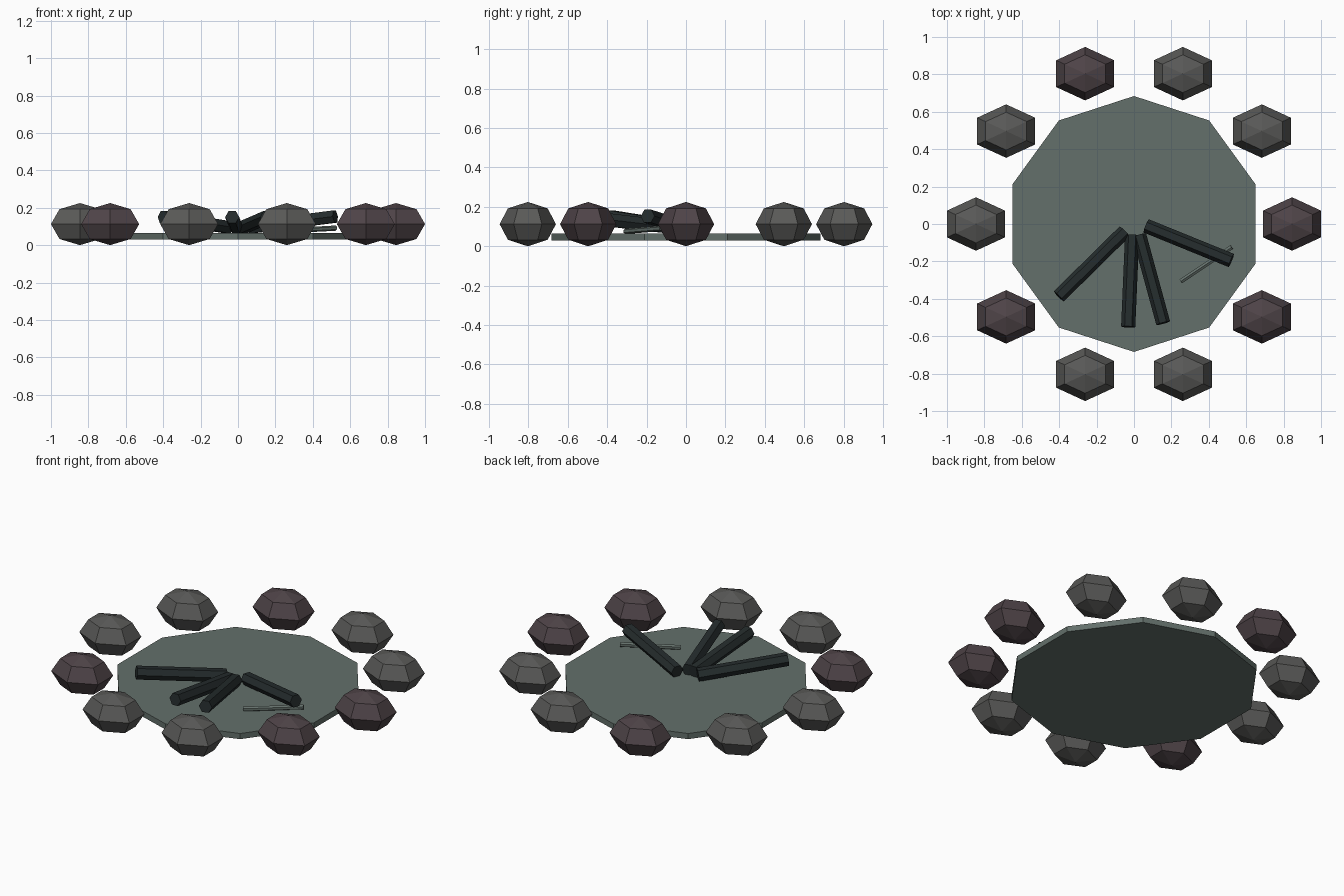
import bpy, bmesh, math
from mathutils import Vector, Matrix

if "Cube" in bpy.data.objects:
    bpy.data.objects.remove(bpy.data.objects["Cube"])


def material(name, rgb):
    m = bpy.data.materials.new(name)
    m.diffuse_color = (*rgb, 1)
    m.use_nodes = True
    m.node_tree.nodes["Principled BSDF"].inputs["Base Color"].default_value = m.diffuse_color
    return m


ASH = material("ash_grey", (0.125, 0.16, 0.145))
CHAR = material("charred_wood", (0.018, 0.025, 0.026))
GREY = material("grey_stone", (0.10, 0.10, 0.096))
BROWN = material("brown_stone", (0.077, 0.057, 0.064))


def finish(name, bm, mat):
    bmesh.ops.recalc_face_normals(bm, faces=bm.faces)
    me = bpy.data.meshes.new(name)
    bm.to_mesh(me)
    bm.free()
    me.materials.append(mat)
    ob = bpy.data.objects.new(name, me)
    bpy.context.collection.objects.link(ob)
    return ob


def rod(name, a, b, radius, sides, mat, spin=0.0):
    """Straight faceted rod between two points."""
    a, b = Vector(a), Vector(b)
    d = b - a
    bm = bmesh.new()
    bmesh.ops.create_cone(bm, cap_ends=True, segments=sides, radius1=radius,
                          radius2=radius, depth=d.length)
    turn = d.to_track_quat('Z', 'Y').to_matrix().to_4x4()
    bm.transform(Matrix.Translation((a + b) / 2) @ turn @ Matrix.Rotation(spin, 4, 'Z'))
    return finish(name, bm, mat)


def stone(name, centre, mat):
    """Squashed six-sided ball with corners pointing along y."""
    rx, ry, rz = 0.179, 0.143, 0.1125
    bm = bmesh.new()
    rings = []
    for lat in (-45, 0, 45):
        c, s = math.cos(math.radians(lat)), math.sin(math.radians(lat))
        rings.append([bm.verts.new((rx * c * math.sin(k * math.pi / 3),
                                    ry * c * math.cos(k * math.pi / 3), rz * s))
                      for k in range(6)])
    low, high = bm.verts.new((0, 0, -rz)), bm.verts.new((0, 0, rz))
    for k in range(6):
        n = (k + 1) % 6
        bm.faces.new((low, rings[0][k], rings[0][n]))
        bm.faces.new((high, rings[2][k], rings[2][n]))
        for r, t in zip(rings, rings[1:]):
            bm.faces.new((r[k], r[n], t[n], t[k]))
    ob = finish(name, bm, mat)
    ob.location = centre


# Ash bed: ten-sided disc
rod("ash_bed", (0, 0, 0.03), (0, 0, 0.064), 0.684, 10, ASH)

# Ring of ten stones
for i in range(10):
    t = i * math.tau / 10
    stone(f"ring_stone_{i}", (0.845 * math.cos(t), 0.845 * math.sin(t), 0.1125),
          GREY if i % 3 else BROWN)

# Charred logs fanned out, outer ends raised
logs = [((-0.05, -0.04, 0.095), (-0.402, -0.387, 0.15)),
        ((-0.01, -0.06, 0.095), (-0.031, -0.55, 0.15)),
        ((0.028, -0.06, 0.095), (0.156, -0.53, 0.15)),
        ((0.065, -0.01, 0.095), (0.52, -0.195, 0.153))]
for i, (a, b) in enumerate(logs):
    rod(f"log_{i}", a, b, 0.038, 6, CHAR, math.pi / 6)

# Thin stick lying on the ash
rod("stick", (0.25, -0.307, 0.076), (0.522, -0.124, 0.091), 0.014, 6, ASH)
